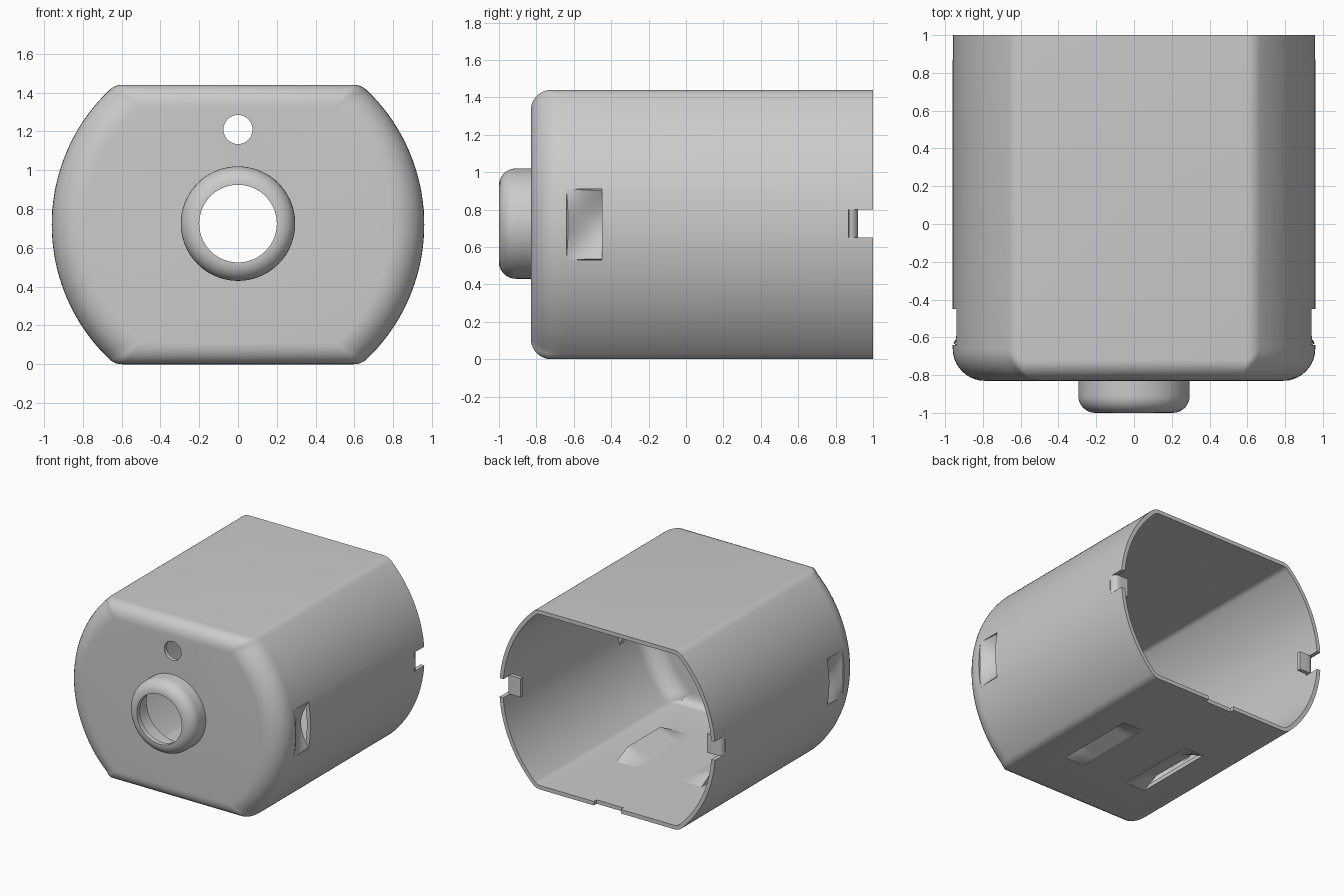
import bpy, bmesh
from math import sin, cos, pi, atan2, sqrt, radians
from mathutils import Matrix, Vector

if "Cube" in bpy.data.objects:
    bpy.data.objects.remove(bpy.data.objects["Cube"])

R, H, T = 0.96, 0.72, 0.032          # side radius, half height, sheet thickness
FRONT, BACK = -0.83, 1.0


def finish(bm, name):
    bmesh.ops.recalc_face_normals(bm, faces=bm.faces)
    me = bpy.data.meshes.new(name)
    bm.to_mesh(me)
    bm.free()
    ob = bpy.data.objects.new(name, me)
    bpy.context.collection.objects.link(ob)
    return ob


def activate(ob):
    bpy.ops.object.select_all(action='DESELECT')
    ob.select_set(True)
    bpy.context.view_layer.objects.active = ob


def smooth(ob, angle=32):
    activate(ob)
    bpy.ops.object.shade_smooth_by_angle(angle=radians(angle))


def section(ds, dh):
    """Flat-sided round outline, sides inset by ds and flats by dh; gives (x, z, side weight)."""
    r0, h, c = R - ds, H - dh, max(0.1 - dh, 0.02)
    cx = sqrt((r0 - c) ** 2 - (h - c) ** 2)
    phi = atan2(h - c, cx)
    q = [(r0 * cos(phi * i / 20), r0 * sin(phi * i / 20), 1) for i in range(21)]
    for i in range(1, 9):
        a = phi + (pi / 2 - phi) * i / 8
        q.append((cx + c * cos(a), h - c + c * sin(a), 1 - i / 8))
    rev = q[::-1]
    return (q + [(-x, z, w) for x, z, w in rev]
            + [(-x, -z, w) for x, z, w in q[1:]]
            + [(x, -z, w) for x, z, w in rev[:-1]])


def bridge(bm, a, b):
    n = len(a)
    for i in range(n):
        bm.faces.new((a[i], a[(i + 1) % n], b[(i + 1) % n], b[i]))


def rounded_rings(bm, inset):
    """Rings from the front face round the edge fillet to the open back."""
    fs, fh = 0.17 - inset, 0.11 - inset
    rings = []
    for k in range(11):
        a = pi / 2 * k / 10
        pts = section(inset + fs * (1 - sin(a)), inset + fh * (1 - sin(a)))
        rings.append([bm.verts.new((x, FRONT + inset + (fh + (fs - fh) * w) * (1 - cos(a)), z + H))
                      for x, z, w in pts])
    rings.append([bm.verts.new((x, BACK, z + H)) for x, z, w in section(inset, inset)])
    for a, b in zip(rings, rings[1:]):
        bridge(bm, a, b)
    bm.faces.new(rings[0])
    return rings[-1]


def add_box(bm, lo, hi):
    lo, hi = Vector(lo), Vector(hi)
    m = Matrix.Translation((lo + hi) / 2) @ Matrix.Diagonal((*(hi - lo), 1))
    bmesh.ops.create_cube(bm, size=1, matrix=m)


def add_drill(bm, z, r, segs=64):
    m = Matrix.Translation((0, FRONT, z)) @ Matrix.Rotation(pi / 2, 4, 'X')
    bmesh.ops.create_cone(bm, cap_ends=True, segments=segs, radius1=r, radius2=r,
                          depth=0.16, matrix=m)


def sheet(name, f, nu, nv):
    """Bent sheet-metal piece from a mid-surface function of u, v in 0..1."""
    bm = bmesh.new()
    g = [[bm.verts.new(f(i / nu, j / nv)) for j in range(nv + 1)] for i in range(nu + 1)]
    for i in range(nu):
        for j in range(nv):
            bm.faces.new((g[i][j], g[i + 1][j], g[i + 1][j + 1], g[i][j + 1]))
    ob = finish(bm, name)
    mod = ob.modifiers.new("Thickness", 'SOLIDIFY')
    mod.thickness, mod.offset = T, 0
    activate(ob)
    bpy.ops.object.modifier_apply(modifier=mod.name)
    smooth(ob)


# Can shell
bm = bmesh.new()
bridge(bm, rounded_rings(bm, 0), rounded_rings(bm, T))
can = finish(bm, "can_shell")

# Openings: shaft hole, small hole, side windows, tab notches, bottom windows, back notch
bm = bmesh.new()
add_drill(bm, 0.725, 0.275)
add_drill(bm, 1.21, 0.075)
add_box(bm, (-1.2, -0.64, 0.53), (1.2, -0.45, 0.91))
add_box(bm, (-1.2, 0.87, 0.65), (1.2, 1.1, 0.80))
for s in (1, -1):
    add_box(bm, (min(s * 0.2, s * 0.38), -0.34, -0.1), (max(s * 0.2, s * 0.38), 0.34, 0.1))
add_box(bm, (-0.12, 0.965, -0.1), (0.12, 1.1, 0.1))
cutter = finish(bm, "openings_cutter")
cutter.hide_render = True
mod = can.modifiers.new("Openings", 'BOOLEAN')
mod.object, mod.operation, mod.solver = cutter, 'DIFFERENCE', 'EXACT'
activate(can)
bpy.ops.object.modifier_apply(modifier=mod.name)
bpy.data.objects.remove(cutter)
smooth(can)

# Shaft boss with rounded lip
bm = bmesh.new()
prof = [(0.20, -0.96), (0.20, -1.0)]
prof += [(0.205 + 0.09 * sin(a), -0.91 - 0.09 * cos(a)) for a in [pi / 2 * i / 8 for i in range(9)]]
prof += [(0.295, FRONT + T), (0.255, FRONT + T), (0.255, -0.96)]
N = 72
cols = [[bm.verts.new((r * cos(2 * pi * k / N), y, 0.725 + r * sin(2 * pi * k / N)))
         for r, y in prof] for k in range(N)]
for k in range(N):
    bridge(bm, cols[k], cols[(k + 1) % N])
smooth(finish(bm, "shaft_boss"))

# Pressed-in louvres and bent tabs, mirrored left and right
for s, side in ((1, "right"), (-1, "left")):
    def side_flap(u, v):
        z = 0.53 + 0.38 * v
        d = 0.085 * sin(pi * u / 2) * sin(pi * v) + T / 2
        return (s * (sqrt(R * R - (z - H) ** 2) - d), -0.64 + 0.19 * u, z)

    def bottom_flap(u, v):
        ramp = min(1, v / 0.2, (1 - v) / 0.2)
        return (s * (0.2 + 0.18 * u), -0.34 + 0.68 * v, T / 2 + 0.07 * u * ramp)

    def tab(u, v):
        z = 0.65 + 0.15 * v
        if u <= 0.8:
            a = pi / 2 * u / 0.8
            return (s * (0.909 + 0.034 * cos(a)), 0.87 + 0.034 * sin(a), z)
        return (s * (0.909 - 0.08 * (u - 0.8) / 0.2), 0.904, z)

    sheet(side + "_side_louvre", side_flap, 8, 20)
    sheet(side + "_bottom_louvre", bottom_flap, 4, 20)
    sheet(side + "_bent_tab", tab, 10, 1)
